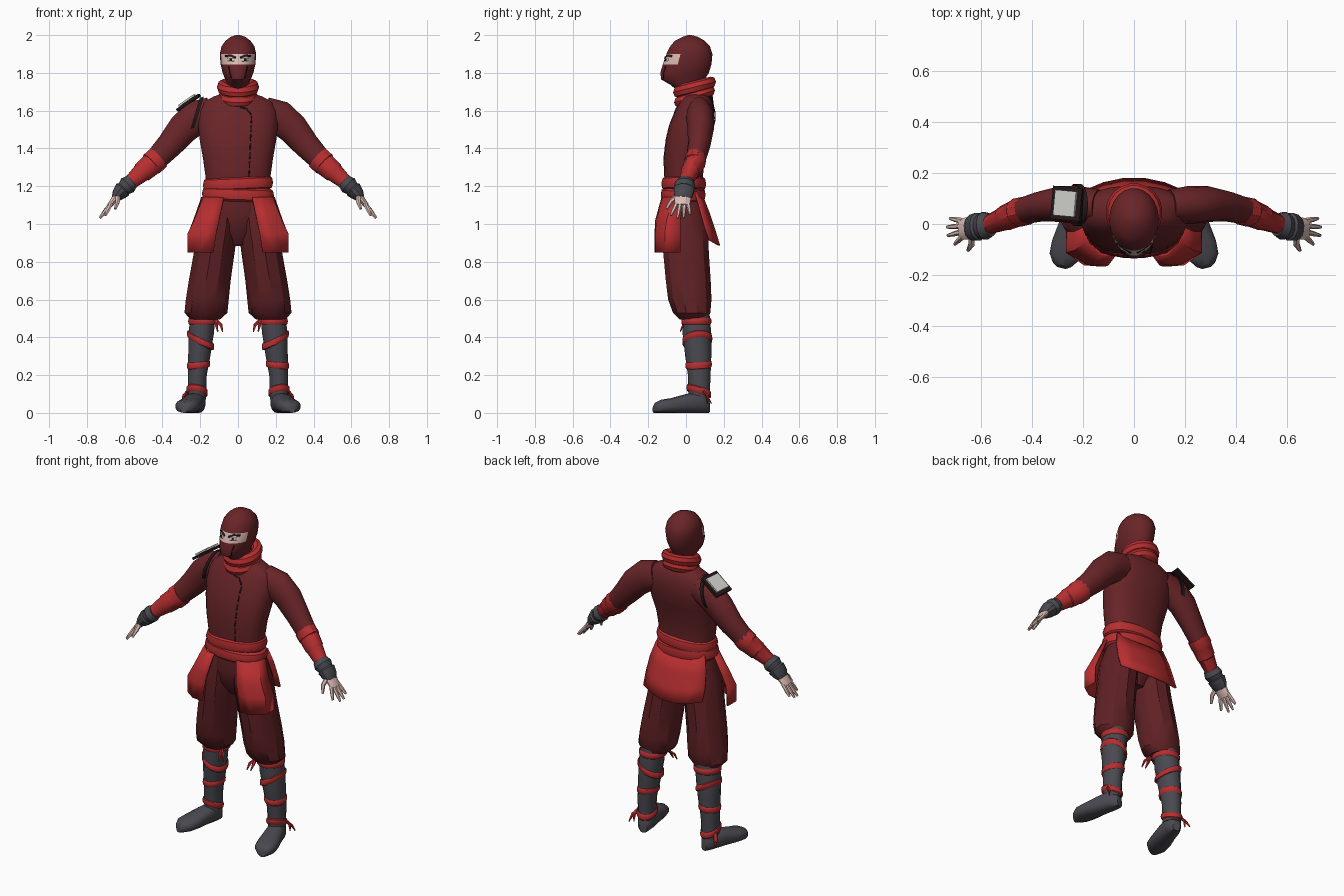
import bpy, bmesh, math
from mathutils import Vector, Matrix
from mathutils.bvhtree import BVHTree

if "Cube" in bpy.data.objects:
    bpy.data.objects.remove(bpy.data.objects["Cube"])

parts = []


def material(name, r, g, b):
    m = bpy.data.materials.new(name)
    m.use_nodes = True
    m.diffuse_color = (r, g, b, 1)
    bsdf = m.node_tree.nodes["Principled BSDF"]
    bsdf.inputs["Base Color"].default_value = (r, g, b, 1)
    bsdf.inputs["Roughness"].default_value = 0.8
    return m


CLOTH = material("dark red cloth", .14, .018, .021)
TROUSER = material("trouser red", .115, .015, .018)
RED = material("bright red cloth", .47, .027, .029)
GREY = material("charcoal cloth", .068, .066, .08)
SKIN = material("skin", .72, .5, .45)
METAL = material("pale metal", .66, .66, .63)
BLACK = material("near black", .018, .009, .01)
WHITE = material("eye white", .85, .85, .85)


def build(name, verts, faces, mat, both=False, thick=0):
    """One mesh object, or a left and right pair."""
    for tag, s in (("left_", 1), ("right_", -1)) if both else (("", 1),):
        me = bpy.data.meshes.new(tag + name)
        me.from_pydata([(s * v[0], v[1], v[2]) for v in verts], [], faces)
        bm = bmesh.new()
        bm.from_mesh(me)
        bmesh.ops.recalc_face_normals(bm, faces=bm.faces)
        bm.to_mesh(me)
        bm.free()
        me.materials.append(mat)
        ob = bpy.data.objects.new(tag + name, me)
        bpy.context.collection.objects.link(ob)
        if thick:
            mod = ob.modifiers.new("thickness", "SOLIDIFY")
            mod.thickness, mod.offset = thick, 0
        parts.append(ob)
    return ob


def loft(name, rings, mat, n=16, both=False, power=1, closed=False):
    """Skin over rings given as (centre, u axis, v axis)."""
    soft = lambda t: math.copysign(abs(t) ** power, t)
    verts, faces = [], []
    for c, u, v in rings:
        for i in range(n):
            a = math.tau * (i + .5) / n
            verts.append(Vector(c) + Vector(u) * soft(math.cos(a)) + Vector(v) * soft(math.sin(a)))
    m = len(rings)
    for j in range(m if closed else m - 1):
        k = (j + 1) % m
        for i in range(n):
            h = (i + 1) % n
            faces.append((j * n + i, j * n + h, k * n + h, k * n + i))
    if not closed:
        faces += [tuple(range(n)), tuple(range((m - 1) * n, m * n))]
    return build(name, verts, faces, mat, both)


def level(x, y, z, rx, ry, sx=0, sy=0):
    return (x, y, z), (rx, 0, sx * rx), (0, ry, sy * ry)


def body(rows):
    """Level rings from (height, half width, front, back)."""
    return [level(0, (f + b) / 2, z, w, (b - f) / 2) for z, w, f, b in rows]


def roll(name, x, y, z, rx, ry, rr, rz, mat, sx=0, sy=0, both=False, power=1):
    """Closed padded band around an upright part."""
    rings = []
    for j in range(8):
        b = math.tau * j / 8
        d = rr * math.cos(b)
        rings.append(level(x, y, z + rz * math.sin(b), rx + d, ry + d, sx, sy))
    loft(name, rings, mat, 20, both, power, True)


def tube(name, path, mat, n=12, both=True):
    """Limb along points (x, y, z, upper radius, side radius)."""
    pts = [Vector(p[:3]) for p in path]
    rings = []
    for i, p in enumerate(path):
        t = (pts[min(i + 1, len(pts) - 1)] - pts[max(i - 1, 0)]).normalized()
        v = Vector((0, 1, 0))
        v = (v - t * v.dot(t)).normalized()
        rings.append((pts[i], t.cross(v) * p[3], v * p[4]))
    loft(name, rings, mat, n, both)


def sheet(name, rows, mat, both=False):
    n = len(rows[0])
    faces = [(j * n + i, j * n + i + 1, j * n + n + i + 1, j * n + n + i)
             for j in range(len(rows) - 1) for i in range(n - 1)]
    build(name, [p for r in rows for p in r], faces, mat, both, .01)


def ribbon(name, base, pts, width, mat, both=False, lift=.003):
    """Thin painted strip laid on the front of another part, points (x, z)."""
    bm = bmesh.new()
    bm.from_mesh(base.data)
    tree = BVHTree.FromBMesh(bm)
    verts = []
    for i, p in enumerate(pts):
        d = Vector(pts[min(i + 1, len(pts) - 1)]) - Vector(pts[max(i - 1, 0)])
        side = Vector((-d.y, d.x)).normalized() * width / 2
        for s in (-1, 1):
            q = Vector(p) + side * s
            hit = tree.ray_cast(Vector((q.x, -1, q.y)), Vector((0, 1, 0)))[0]
            verts.append((q.x, hit.y - lift, q.y))
    bm.free()
    faces = [(2 * i, 2 * i + 1, 2 * i + 3, 2 * i + 2) for i in range(len(pts) - 1)]
    build(name, verts, faces, mat, both, .002)


# Hooded head with an open eye slit
head = loft("hooded_head", body([
    (1.68, .055, -.02, .09), (1.735, .055, -.08, .09), (1.765, .068, -.132, .1),
    (1.80, .082, -.137, .122), (1.845, .093, -.124, .136), (1.90, .097, -.105, .141),
    (1.94, .088, -.085, .128), (1.97, .067, -.06, .1), (1.99, .04, -.02, .065),
    (2.0, .012, .01, .03)]), CLOTH, 24)
head.data.materials.append(SKIN)
for f in head.data.polygons:
    if 1.845 < f.center.z < 1.90 and f.center.y < -.05:
        f.material_index = 1
ribbon("eyebrow", head, [(.012, 1.88), (.04, 1.893), (.068, 1.888)], .01, BLACK, True)
ribbon("eye", head, [(.022, 1.868), (.055, 1.871)], .014, WHITE, True)
ribbon("pupil", head, [(.033, 1.869), (.044, 1.87)], .013, BLACK, True, .005)
ribbon("mask_seam", head, [(.05, 1.835), (.043, 1.80), (.035, 1.77)], .004, BLACK, True)

# Neck scarf in two folds
roll("scarf_upper_fold", 0, .045, 1.725, .082, .085, .03, .034, RED, sy=.25)
roll("scarf_lower_fold", 0, .045, 1.675, .075, .08, .03, .03, RED, sy=.3)

# Jacket, with the stitched edge of its overlap
jacket = loft("jacket", body([
    (1.17, .17, -.11, .09), (1.25, .173, -.115, .09), (1.35, .187, -.12, .1),
    (1.45, .205, -.108, .13), (1.53, .213, -.088, .15), (1.60, .208, -.058, .15),
    (1.645, .185, -.035, .14), (1.675, .13, -.015, .125), (1.695, .07, 0, .1)]),
    CLOTH, 24, power=.85)
ribbon("jacket_collar_seam", jacket, [(.01, 1.62), (.045, 1.61), (.07, 1.58)], .007, BLACK)
for i in range(7):
    z = 1.57 - i * .048
    ribbon("jacket_stitch", jacket, [(.072 - i * .002, z), (.07 - i * .002, z - .034)], .006, BLACK)

# Sleeves, wrapped forearms and gloves
tube("sleeve", [(.14, .07, 1.59, .085, .065), (.22, .075, 1.565, .092, .075),
                (.29, .078, 1.505, .085, .07), (.36, .07, 1.42, .072, .06),
                (.44, .05, 1.335, .06, .052)], CLOTH, 14)
tube("forearm_wrap", [(.42, .053, 1.352, .066, .056), (.455, .045, 1.32, .067, .057),
                      (.46, .042, 1.315, .062, .053), (.505, .023, 1.276, .057, .05),
                      (.51, .02, 1.272, .052, .046), (.575, -.005, 1.215, .038, .036)], RED)
tube("glove", [(.562, -.003, 1.225, .04, .045), (.585, -.007, 1.205, .05, .056),
               (.605, -.01, 1.187, .04, .047), (.61, -.01, 1.182, .047, .056),
               (.635, -.014, 1.155, .036, .052), (.65, -.016, 1.135, .022, .042)], GREY)
tube("palm", [(.62, -.015, 1.17, .022, .035), (.65, -.017, 1.135, .02, .045),
              (.68, -.02, 1.098, .014, .042)], SKIN)
for name, y, tip in (("index", -.05, (.703, -.08, 1.045)), ("middle", -.03, (.73, -.045, 1.03)),
                     ("ring", -.008, (.733, -.012, 1.033)), ("little", .012, (.722, .022, 1.05))):
    a, b = Vector((.672, y, 1.108)), Vector(tip)
    tube(name + "_finger", [(*a, .012, .012), (*a.lerp(b, .6), .011, .01), (*b, .006, .006)], SKIN, 6)
tube("thumb", [(.637, -.04, 1.15, .015, .015), (.637, -.08, 1.12, .013, .012),
               (.65, -.103, 1.08, .007, .007)], SKIN, 6)

# Shoulder guard on the right arm, with its strap
normal = Vector((-.55, .05, .8)).normalized()
turn = normal.to_track_quat("Z", "Y").to_matrix().to_4x4()
for name, size, out, mat in (("guard_pad", (.13, .14, .014), 0, BLACK),
                             ("guard_plate", (.1, .1, .01), .014, METAL)):
    bm = bmesh.new()
    place = Matrix.Translation(Vector((-.262, .08, 1.642)) + normal * out)
    bmesh.ops.create_cube(bm, size=1, matrix=place @ turn @ Matrix.Diagonal((*size, 1)))
    build(name, [v.co.copy() for v in bm.verts],
          [[v.index for v in f.verts] for f in bm.faces], mat)
    bm.free()
strap = []
for j in range(4):
    b = math.tau * (j + .5) / 4
    k = 1.06 + .05 * math.cos(b)
    strap.append((Vector((-.222, .075, 1.57)) + Vector((-.95, 0, -.3)) * .016 * math.sin(b),
                  Vector((.028, 0, .094)) * k, Vector((0, .076, 0)) * k))
loft("guard_strap", strap, BLACK, 20, closed=True)

# Sash and skirt panels
roll("sash_upper_fold", 0, -.012, 1.213, .168, .1, .02, .036, RED, sx=.04, power=.9)
roll("sash_lower_fold", 0, -.015, 1.155, .175, .102, .018, .036, RED, sx=-.03, power=.9)
sheet("front_panel", [
    [(.075, -.125, 1.14), (.13, -.118, 1.14), (.18, -.065, 1.14), (.19, -.01, 1.14)],
    [(.10, -.158, 1.02), (.16, -.152, 1.02), (.228, -.1, 1.02), (.232, -.03, 1.02)],
    [(.115, -.162, .95), (.18, -.157, .95), (.262, -.11, .95), (.26, -.03, .95)],
    [(.13, -.162, .85), (.195, -.157, .85), (.263, -.11, .85), (.262, -.03, .85)]], RED, True)
back = []
for z, w, edge, mid in ((1.14, .165, .05, .09), (1.05, .19, .075, .125),
                        (.96, .2, .1, .155), (.885, .2, .125, .178)):
    back.append([(w * t, mid + (edge - mid) * t * t, z + .03 * t * t)
                 for t in (-1, -.6, -.2, .2, .6, 1)])
sheet("back_panel", back, RED)

# Baggy trousers, gathered below the knee
loft("trouser_seat", body([(1.16, .165, -.11, .085), (1.05, .178, -.125, .1),
                           (.96, .14, -.105, .09), (.89, .05, -.06, .06)]), TROUSER)
loft("trouser_leg", [level(*r) for r in (
    (.09, -.01, 1.12, .08, .1), (.105, -.008, 1.0, .108, .125), (.128, 0, .85, .11, .122),
    (.152, .012, .7, .113, .12), (.165, .02, .6, .116, .116), (.172, .03, .53, .116, .1),
    (.175, .04, .495, .08, .075))], TROUSER, 11, True)

# Shins with criss-cross bindings
loft("shin", [level(*r) for r in (
    (.185, .055, .52, .068, .07), (.195, .058, .42, .069, .076), (.205, .065, .3, .06, .069),
    (.215, .07, .2, .051, .06), (.217, .07, .07, .048, .055))], GREY, 14, True)
for name, x, y, z, rx, ry, sx, sy in (
        ("knee_binding", .186, .055, .485, .073, .075, 0, 0),
        ("upper_binding", .198, .06, .385, .067, .074, .5, .1),
        ("middle_binding", .209, .067, .255, .056, .065, -.1, .05),
        ("ankle_binding", .217, .068, .115, .051, .06, .15, -.3)):
    roll(name, x, y, z, rx, ry, .006, .018, RED, sx, sy, True)
for i, x in enumerate((.09, .115)):
    tube("knee_tie", [(.115, .01, .49, .009, .006), (x, -.015, .465, .009, .006),
                      (x - .008, -.03, .43, .003, .003)], RED, 5)
    tube("ankle_tie", [(.262, .09, .12, .01, .006), (.275 + .012 * i, .11, .09, .01, .006),
                       (.275 + .02 * i, .115 + .02 * i, .05, .003, .003)], RED, 5)

# Turned-out soft shoes
shoe = []
for y, w, h in ((.122, .022, .03), (.11, .036, .045), (.075, .05, .056), (0, .055, .05),
                (-.08, .064, .039), (-.13, .06, .035), (-.16, .038, .028), (-.172, .018, .018)):
    shoe.append(((.215 + .27 * (.09 - y), y, h), (w * .96, w * .26, 0), (0, 0, h)))
loft("shoe", shoe, GREY, 14, True, .8)

# Smooth shading with crisp folds
bpy.ops.object.select_all(action="DESELECT")
for ob in parts:
    ob.select_set(True)
bpy.context.view_layer.objects.active = parts[0]
bpy.ops.object.shade_smooth_by_angle(angle=math.radians(32))
